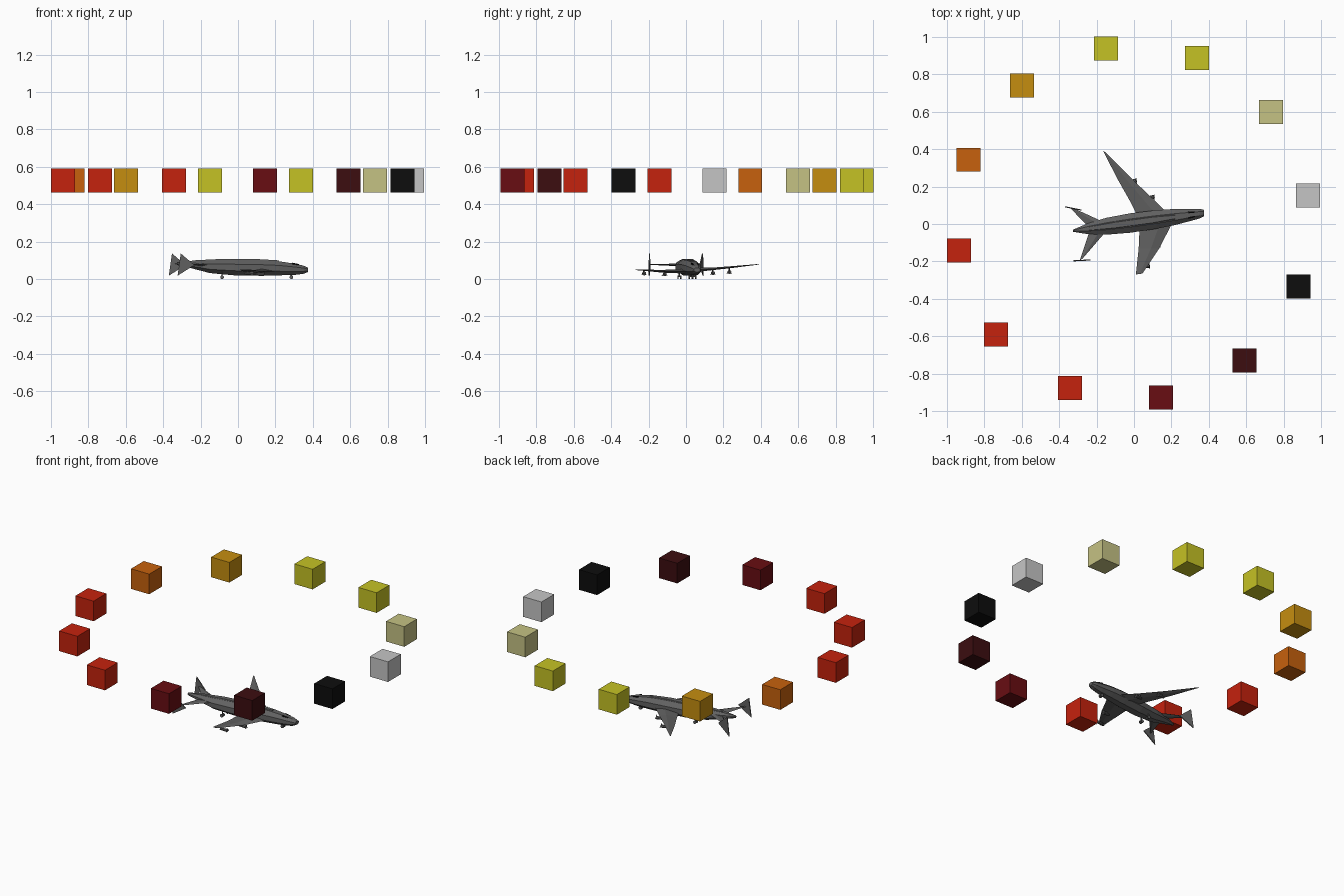
import bpy, bmesh, math
from mathutils import Vector

default = bpy.data.objects.get("Cube")
if default:
    bpy.data.objects.remove(default, do_unlink=True)


def material(name, r, g, b):
    m = bpy.data.materials.new(name)
    m.use_nodes = True
    m.diffuse_color = (r, g, b, 1)
    m.node_tree.nodes["Principled BSDF"].inputs["Base Color"].default_value = (r, g, b, 1)
    return m


YELLOW = material("yellow", .56, .54, .018)
PALE = material("pale yellow", .56, .54, .23)
GREY = material("light grey", .56, .56, .56)
BLACK = material("black", .004, .004, .004)
MAROON = material("maroon", .045, .004, .005)
DARK_RED = material("dark red", .14, .004, .006)
RED = material("red", .56, .016, .004)
ORANGE = material("orange", .57, .12, .004)
AMBER = material("amber", .56, .27, .005)
HULL = material("dark grey", .12, .12, .12)


def finish(name, bm, mat):
    bmesh.ops.recalc_face_normals(bm, faces=bm.faces)
    me = bpy.data.meshes.new(name)
    bm.to_mesh(me)
    bm.free()
    me.materials.append(mat)
    ob = bpy.data.objects.new(name, me)
    bpy.context.collection.objects.link(ob)
    return ob


def loft(name, rings, mat=HULL):
    """Skin a list of equal-sized point rings and cap both ends."""
    bm = bmesh.new()
    vs = [[bm.verts.new(p) for p in ring] for ring in rings]
    n = len(vs[0])
    for a, b in zip(vs, vs[1:]):
        for i in range(n):
            j = (i + 1) % n
            bm.faces.new((a[i], a[j], b[j], b[i]))
    bm.faces.new(vs[0])
    bm.faces.new(vs[-1])
    return finish(name, bm, mat)


def blade(name, sections):
    """Wing from (leading point, trailing point, thickness) sections."""
    rings = []
    for lead, trail, thick in sections:
        a, b = Vector(lead), Vector(trail)
        mid, up = a.lerp(b, .4), Vector((0, 0, thick / 2))
        rings.append([a, mid + up, b, mid - up])
    return loft(name, rings)


def rod(name, start, end, r1, r2, sides=8, mat=HULL):
    a, b = Vector(start), Vector(end)
    d = b - a
    bm = bmesh.new()
    bmesh.ops.create_cone(bm, cap_ends=True, segments=sides, radius1=r1, radius2=r2, depth=d.length)
    bmesh.ops.rotate(bm, verts=bm.verts, matrix=d.to_track_quat('Z', 'Y').to_matrix())
    bmesh.ops.translate(bm, verts=bm.verts, vec=(a + b) / 2)
    return finish(name, bm, mat)


# Ring of twelve floating cubes
ring_colours = [YELLOW, YELLOW, PALE, GREY, BLACK, MAROON, DARK_RED, RED, RED, RED, ORANGE, AMBER]
for i, mat in enumerate(ring_colours):
    ang = math.radians(99 - 30 * i)
    bm = bmesh.new()
    bmesh.ops.create_cube(bm, size=.128)
    bmesh.ops.translate(bm, verts=bm.verts,
                        vec=(.945 * math.cos(ang) - .003, .945 * math.sin(ang) + .005, .527))
    finish(f"ring_cube_{i + 1}", bm, mat)

# Faceted fuselage: x, half width, bottom, top
stations = [(-.325, .006, .075, .09), (-.25, .028, .058, .098), (-.15, .045, .032, .1),
            (-.02, .052, .02, .104), (.12, .05, .018, .102), (.22, .043, .02, .095),
            (.3, .033, .022, .083), (.35, .026, .028, .072), (.375, .017, .038, .06)]
hull = []
for x, w, lo, hi in stations:
    ring = []
    for k in range(8):
        a = math.radians(22.5 + 45 * k)
        ring.append((x, .008 + .135 * x + w * 1.08 * math.cos(a),
                     (lo + hi) / 2 + (hi - lo) * .54 * math.sin(a)))
    hull.append(ring)
loft("fuselage", hull)

# Raised back spine and cockpit windows
loft("spine", [[(x, .008 + .135 * x + s * w, z) for s, z in ((-1, .09), (-.6, top), (.6, top), (1, .09))]
               for x, w, top in ((-.24, .015, .1), (-.1, .025, .107), (.1, .025, .107), (.22, .015, .1))])
for s in (-1, 1):
    rod("cockpit_window", (.29, .047 + s * .015, .082), (.325, .052 + s * .012, .076), .006, .004, 6, BLACK)

# Main wings: the left one is longer
blade("left_wing", [((.21, .03, .048), (.03, .02, .048), .026),
                    ((.09, .145, .054), (-.02, .12, .054), .014),
                    ((-.02, .25, .064), (-.085, .235, .064), .01),
                    ((-.155, .385, .079), (-.165, .39, .079), .003)])
blade("right_wing", [((.21, .015, .042), (.03, -.02, .042), .026),
                     ((.135, -.13, .042), (.025, -.13, .042), .014),
                     ((.045, -.265, .05), (.01, -.27, .05), .004)])

# Tailplanes
blade("left_tailplane", [((-.15, .005, .08), (-.24, -.02, .08), .014),
                         ((-.325, .085, .082), (-.345, .09, .082), .004)])
blade("right_tailplane", [((-.15, -.04, .076), (-.24, -.045, .076), .014),
                          ((-.275, -.185, .078), (-.29, -.195, .078), .004)])

# Triangular fins on the tailplane tips
for name, x, y, slope in (("left_fin", -.365, .085, -.2), ("right_fin", -.318, -.195, .05)):
    outline = [(x + .012, .137), (x - .005, .018), (x + .085, .075)]
    loft(name, [[(px, y + side + slope * (px - x - .03), pz) for px, pz in outline]
                for side in (-.003, .003)])

# Engine pods hung under the wings, with propellers
for x, y, z in ((.0, .23, .037), (.095, .143, .032), (.07, -.225, .03), (.125, -.115, .026)):
    rod("engine_pod", (x - .035, y - .004, z), (x + .012, y + .002, z), .006, .011)
    rod("engine_pylon", (x - .015, y, z), (x - .02, y, z + .02), .004, .004, 4)
    for t in range(3):
        a = math.radians(90 + 120 * t)
        rod("propeller_blade", (x + .014, y, z),
            (x + .014, y + .017 * math.cos(a), z + .017 * math.sin(a)), .002, .001, 4)

# Landing gear: struts and wheels
for x, y in ((.285, .045), (-.085, -.035), (-.085, .025)):
    rod("gear_strut", (x, y, .01), (x, y, .045), .004, .004, 6)
    for s in (-1, 1):
        rod("gear_wheel", (x, y + s * .004, .01), (x, y + s * .011, .01), .01, .01, 10)
